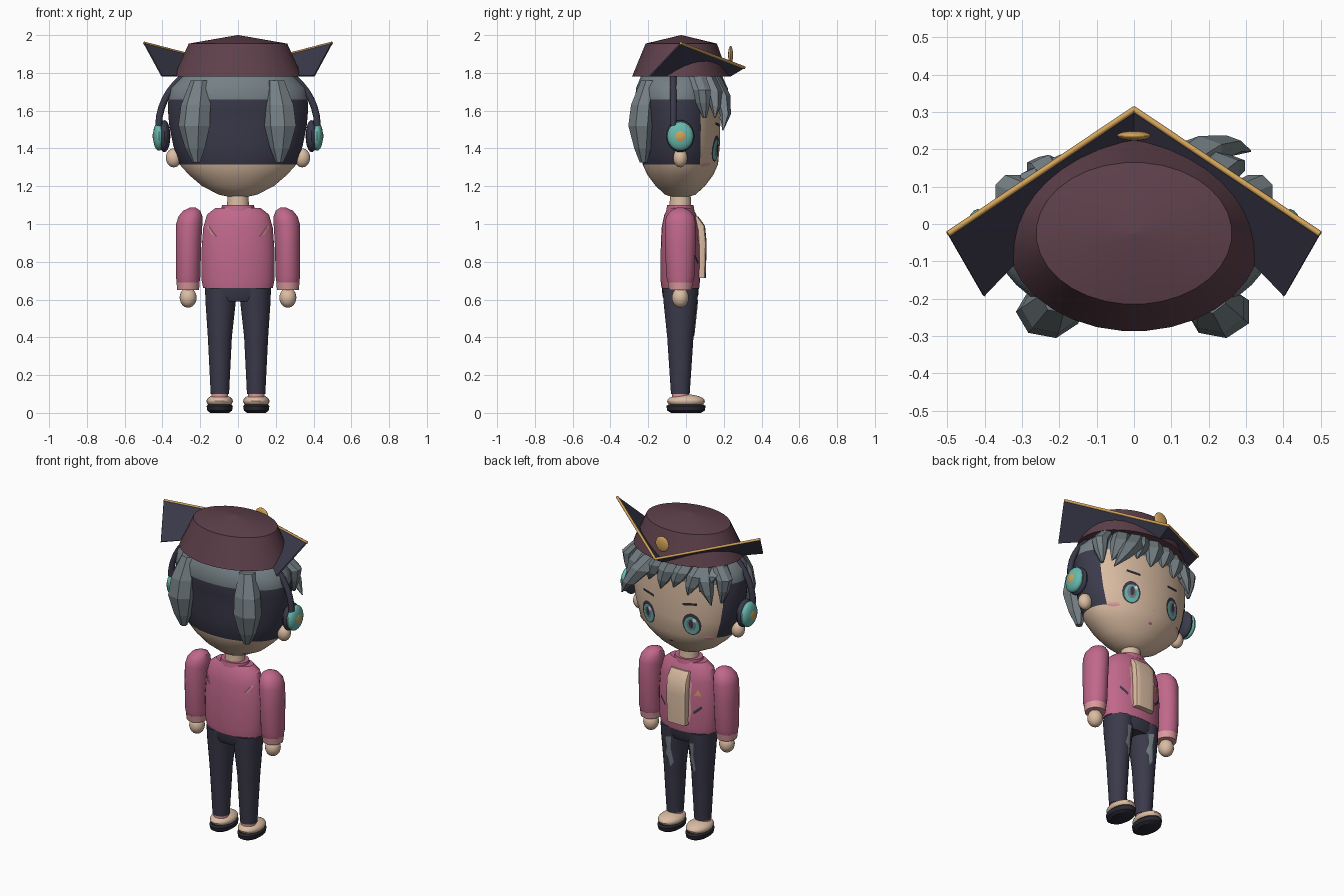
import bpy, bmesh, math
from mathutils import Vector

cube = bpy.data.objects.get("Cube")
if cube:
    bpy.data.objects.remove(cube, do_unlink=True)


def material(name, hex_code):
    def lin(i):
        c = int(hex_code[i:i + 2], 16) / 255
        return c / 12.92 if c < 0.04 else ((c + 0.055) / 1.055) ** 2.4
    colour = (lin(0), lin(2), lin(4), 1)
    m = bpy.data.materials.new(name)
    m.use_nodes = True
    m.diffuse_color = colour
    m.node_tree.nodes["Principled BSDF"].inputs["Base Color"].default_value = colour
    return m


BROWN = material("plum brown", "5e404b")
PINK = material("rose pink", "c0688a")
NAVY = material("dark navy", "3b3a4b")
GREY = material("hair grey", "758085")
SKIN = material("skin cream", "dbbda3")
GOLD = material("gold", "d3a35a")
TEAL = material("teal", "68b8ad")
BLUSH = material("pale pink", "dc9a9e")
BLACK = material("sole black", "2a2833")
WHITE = material("eye white", "dfe4e6")


def finish(bm, name, mats, smooth=True, rule=None):
    mesh = bpy.data.meshes.new(name)
    if rule:
        for f in bm.faces:
            f.material_index = rule(f.calc_center_median())
    bm.to_mesh(mesh)
    bm.free()
    for m in mats:
        mesh.materials.append(m)
    ob = bpy.data.objects.new(name, mesh)
    bpy.context.collection.objects.link(ob)
    if smooth:
        bpy.ops.object.select_all(action='DESELECT')
        ob.select_set(True)
        bpy.context.view_layer.objects.active = ob
        bpy.ops.object.shade_smooth_by_angle(angle=math.radians(35))
    return ob


def loft(name, rings, *mats, seg=32, power=1.0, smooth=True, rule=None):
    """Skin horizontal rings given as (z, centre x, centre y, half x, half y)."""
    bm = bmesh.new()
    loops = []
    for z, cx, cy, rx, ry in rings:
        loop = []
        for i in range(seg):
            a = 2 * math.pi * (i + 0.5) / seg
            c, s = math.cos(a), math.sin(a)
            loop.append(bm.verts.new((cx + rx * math.copysign(abs(c) ** power, c),
                                      cy + ry * math.copysign(abs(s) ** power, s), z)))
        loops.append(loop)
    for a, b in zip(loops, loops[1:]):
        for i in range(seg):
            j = (i + 1) % seg
            bm.faces.new((a[i], a[j], b[j], b[i]))
    bm.faces.new(loops[0][::-1])
    bm.faces.new(loops[-1])
    bmesh.ops.recalc_face_normals(bm, faces=bm.faces)
    return finish(bm, name, mats, smooth, rule)


def ball(name, centre, size, mat, seg=20):
    bm = bmesh.new()
    bmesh.ops.create_uvsphere(bm, u_segments=seg, v_segments=12, radius=1)
    for v in bm.verts:
        v.co = Vector(centre) + v.co * Vector(size)
    return finish(bm, name, [mat])


def surface(rings, x, z, side=1):
    """Height in y of a lofted body at the given x and z."""
    for a, b in zip(rings, rings[1:]):
        if a[0] <= z <= b[0]:
            t = (z - a[0]) / (b[0] - a[0])
            _, cx, cy, rx, ry = [p + (q - p) * t for p, q in zip(a, b)]
            return cy + side * ry * math.sqrt(max(0, 1 - ((x - cx) / rx) ** 2))
    return rings[-1][2]


def decal(name, rings, outline, mat, lift=0.004, side=1):
    """Thin painted patch that follows a lofted body."""
    n = len(outline)
    mx = sum(p[0] for p in outline) / n
    mz = sum(p[1] for p in outline) / n
    bm = bmesh.new()

    def vert(x, z):
        return bm.verts.new((x, surface(rings, x, z, side) + side * lift, z))
    mid = vert(mx, mz)
    inner = [vert((x + mx) / 2, (z + mz) / 2) for x, z in outline]
    outer = [vert(x, z) for x, z in outline]
    for i in range(n):
        j = (i + 1) % n
        bm.faces.new((mid, inner[i], inner[j]))
        bm.faces.new((inner[i], outer[i], outer[j], inner[j]))
    bm.normal_update()
    for f in bm.faces:
        if f.normal.y * side < 0:
            f.normal_flip()
    return finish(bm, name, [mat])


def oval(x, z, rx, rz, n=16):
    return [(x + rx * math.cos(k * math.tau / n), z + rz * math.sin(k * math.tau / n)) for k in range(n)]


def tube(name, points, radius, mat):
    cu = bpy.data.curves.new(name, 'CURVE')
    cu.dimensions = '3D'
    cu.bevel_depth, cu.bevel_resolution, cu.use_fill_caps = radius, 2, True
    sp = cu.splines.new('POLY')
    sp.points.add(len(points) - 1)
    for p, co in zip(sp.points, points):
        p.co = (*co, 1)
    cu.materials.append(mat)
    ob = bpy.data.objects.new(name, cu)
    bpy.context.collection.objects.link(ob)


# Head: skin face, navy undercut, grey crown
HEAD = [(1.14, 0, -.03, .03, .03), (1.155, 0, -.03, .1, .08), (1.2, 0, -.03, .19, .13),
        (1.26, 0, -.03, .26, .175), (1.315, 0, -.03, .31, .2), (1.42, 0, -.035, .345, .215),
        (1.52, 0, -.035, .365, .217), (1.6, 0, -.04, .372, .222), (1.66, 0, -.045, .37, .225),
        (1.72, 0, -.045, .36, .22), (1.78, 0, -.04, .3, .2), (1.84, 0, -.04, .2, .15)]
loft("head", HEAD, SKIN, NAVY, GREY, seg=40,
     rule=lambda c: 2 if c.z > 1.66 else 1 if c.z > 1.315 and c.y < .08 else 0)
loft("neck", [(1.05, 0, -.03, .062, .06), (1.16, 0, -.03, .055, .055)], SKIN, seg=20)

# Face
for s, side in ((1, "left"), (-1, "right")):
    ex = .15 * s
    decal(side + "_eye_outline", HEAD, oval(ex, 1.4, .054, .07), NAVY, .003)
    decal(side + "_eye_iris", HEAD, oval(ex, 1.393, .043, .056), TEAL, .005)
    decal(side + "_eye_shine", HEAD, oval(ex, 1.4, .027, .04), GREY, .007)
    decal(side + "_eye_pupil", HEAD, oval(ex, 1.405, .013, .028), NAVY, .009)
    decal(side + "_eye_glint", HEAD, oval(ex - .02, 1.43, .011, .013, 8), WHITE, .0095)
    decal(side + "_blush", HEAD, oval(.235 * s, 1.315, .03, .012), BLUSH, .004)
    decal(side + "_eyebrow", HEAD, [(.10 * s, 1.515), (.185 * s, 1.525), (.185 * s, 1.54), (.10 * s, 1.53)], BLACK)
    ball(side + "_ear", (.34 * s, -.03, 1.35), (.042, .038, .05), SKIN)
decal("mouth", HEAD, oval(0, 1.255, .014, .007, 8), PINK)
decal("nose", HEAD, oval(0, 1.325, .006, .006, 6), BLUSH)

# Hair locks
for s, side in ((1, "left"), (-1, "right")):
    loft(side + "_back_lock", [(1.325, .22 * s, -.225, .02, .02), (1.4, .225 * s, -.23, .055, .045),
                               (1.52, .228 * s, -.235, .088, .072), (1.63, .22 * s, -.225, .082, .068),
                               (1.76, .2 * s, -.19, .05, .05)], GREY, seg=7, smooth=False)
    loft(side + "_temple_lock", [(1.56, .32 * s, .1, .008, .01), (1.64, .325 * s, .09, .035, .04),
                                 (1.71, .325 * s, .085, .05, .05), (1.78, .27 * s, .06, .04, .05)],
         GREY, seg=8, smooth=False)


def bang(name, root, tip, width, out):
    rings = []
    for t, r in ((1, .06), (.7, .65), (.35, 1), (0, .9)):
        x, z = (a + (b - a) * t for a, b in zip(root, tip))
        rings.append((z, x, surface(HEAD, x, z) - .005 + out * t, width * r, .045 * r))
    loft(name, rings, GREY, seg=6, smooth=False)


bang("sweeping_bang", (.1, 1.78), (.31, 1.495), .07, .125)
bang("outer_bang", (.18, 1.78), (.29, 1.56), .07, .06)
for i, x in enumerate((-.27, -.2, -.11, -.02, .07)):
    bang(f"bang_{i + 1}", (x, 1.785), (x + .06, 1.62 - .03 * (i % 2)), .062, .02)
bang("right_swept_bang", (-.2, 1.78), (-.28, 1.55), .055, .05)

# Hat with a tapered crown
loft("hat", [(1.78, 0, -.03, .342, .257), (1.955, 0, -.025, .262, .19), (2, 0, -.025, .003, .002)], BROWN)

# Folded visor: one slanted plate per side, with a gold edge
peak, inner = Vector((0, .31, 1.825)), Vector((0, .235, 1.78))
for s, side in ((1, "left"), (-1, "right")):
    tip, heel = Vector((.5 * s, -.025, 1.955)), Vector((.405 * s, -.19, 1.78))
    quad = [peak, tip, heel, inner]
    up = (tip - peak).cross(heel - peak).normalized()
    up *= math.copysign(.008, up.z)
    bm = bmesh.new()
    low = [bm.verts.new(p) for p in quad]
    high = [bm.verts.new(p + up) for p in quad]
    bm.faces.new(low)
    bm.faces.new(high)
    for i in range(4):
        j = (i + 1) % 4
        bm.faces.new((low[i], low[j], high[j], high[i]))
    bmesh.ops.recalc_face_normals(bm, faces=bm.faces)
    finish(bm, side + "_visor", [NAVY], False)
    tube(side + "_visor_trim", [peak + up / 2, tip + up / 2], .008, GOLD)
ball("hat_badge", (0, .236, 1.895), (.046, .013, .048), GOLD)

# Headphones
tube("headphone_band", [(.42 * math.cos(a), -.067, 1.52 + .36 * math.sin(a))
                        for a in (math.pi * k / 24 for k in range(25))], .018, NAVY)
for s, side in ((1, "left"), (-1, "right")):
    ball(side + "_ear_cup", (.39 * s, -.03, 1.465), (.032, .075, .085), NAVY)
    ball(side + "_ear_cup_cover", (.418 * s, -.03, 1.465), (.032, .07, .077), TEAL)
    ball(side + "_ear_cup_button", (.437 * s, -.03, 1.465), (.015, .038, .038), GOLD)

# Jacket
TORSO = [(.66, 0, -.03, .185, .1), (.7, 0, -.03, .193, .105), (.85, 0, -.03, .195, .105),
         (.98, 0, -.03, .185, .1), (1.05, 0, -.03, .165, .085), (1.085, 0, -.03, .12, .065)]
loft("jacket", TORSO, PINK)
loft("collar", [(1.07, 0, -.03, .09, .075), (1.1, 0, -.03, .085, .07)], PINK)
loft("shirt_panel", [(.715, 0, .07, .066, .035), (.9, 0, .075, .07, .035), (.99, 0, .068, .07, .033),
                     (1.04, 0, .035, .066, .03)], SKIN, seg=16, power=.4)
decal("chest_emblem", TORSO, [(-.1, .90), (-.14, .90), (-.12, .94)], GOLD)
for s, side in ((1, "left"), (-1, "right")):
    decal(side + "_pocket", TORSO, [(.095 * s, .80), (.14 * s, .84), (.145 * s, .825), (.1 * s, .785)], NAVY)
    decal(side + "_lapel_edge", TORSO, [(.072 * s, .73), (.085 * s, .8), (.078 * s, .88), (.086 * s, .97),
                                        (.06 * s, 1.0), (.06 * s, .73)], BLUSH)
    decal(side + "_back_mark", TORSO, [(.115 * s, .935), (.155 * s, .99), (.165 * s, .985), (.14 * s, .945)],
          BLUSH, side=-1)

# Arms, legs and shoes
for s, side in ((1, "left"), (-1, "right")):
    ax = .258 * s
    loft(side + "_sleeve", [(.685, .264 * s, -.03, .06, .065), (.72, .264 * s, -.03, .065, .075),
                            (.9, .262 * s, -.03, .068, .082), (1.0, ax, -.03, .07, .083),
                            (1.04, .252 * s, -.03, .064, .075), (1.07, .245 * s, -.03, .046, .052),
                            (1.087, .24 * s, -.03, .015, .018)], PINK, seg=24)
    loft(side + "_cuff", [(.65, .264 * s, -.03, .058, .06), (.69, .264 * s, -.03, .062, .067)], BLUSH, seg=24)
    ball(side + "_hand", (.264 * s, -.03, .61), (.045, .045, .053), SKIN)
    leg = [(.1, .096 * s, -.03, .049, .05), (.4, .096 * s, -.03, .064, .07),
           (.59, .092 * s, -.03, .081, .09), (.66, .09 * s, -.03, .085, .095)]
    loft(side + "_trouser_leg", leg, NAVY, seg=24)
    px = .08 * s
    decal(side + "_worn_patch", leg, [(px - .02, .43), (px, .40), (px + .008, .46), (px + .024, .48),
                                     (px + .012, .53), (px + .02, .59), (px - .016, .6), (px - .01, .52)], GREY)
    loft(side + "_ankle", [(.08, .096 * s, -.03, .044, .045), (.115, .096 * s, -.03, .045, .046)], BLUSH, seg=20)
    ball(side + "_shoe", (.097 * s, 0, .062), (.07, .1, .036), SKIN)
    loft(side + "_sole", [(0, .097 * s, 0, .05, .08), (.012, .097 * s, 0, .066, .1),
                          (.036, .097 * s, 0, .07, .105), (.045, .097 * s, 0, .062, .095)], BLACK, seg=24)
loft("trouser_waist", [(.59, 0, -.03, .16, .08), (.62, 0, -.03, .174, .095), (.68, 0, -.03, .178, .1)], NAVY)
